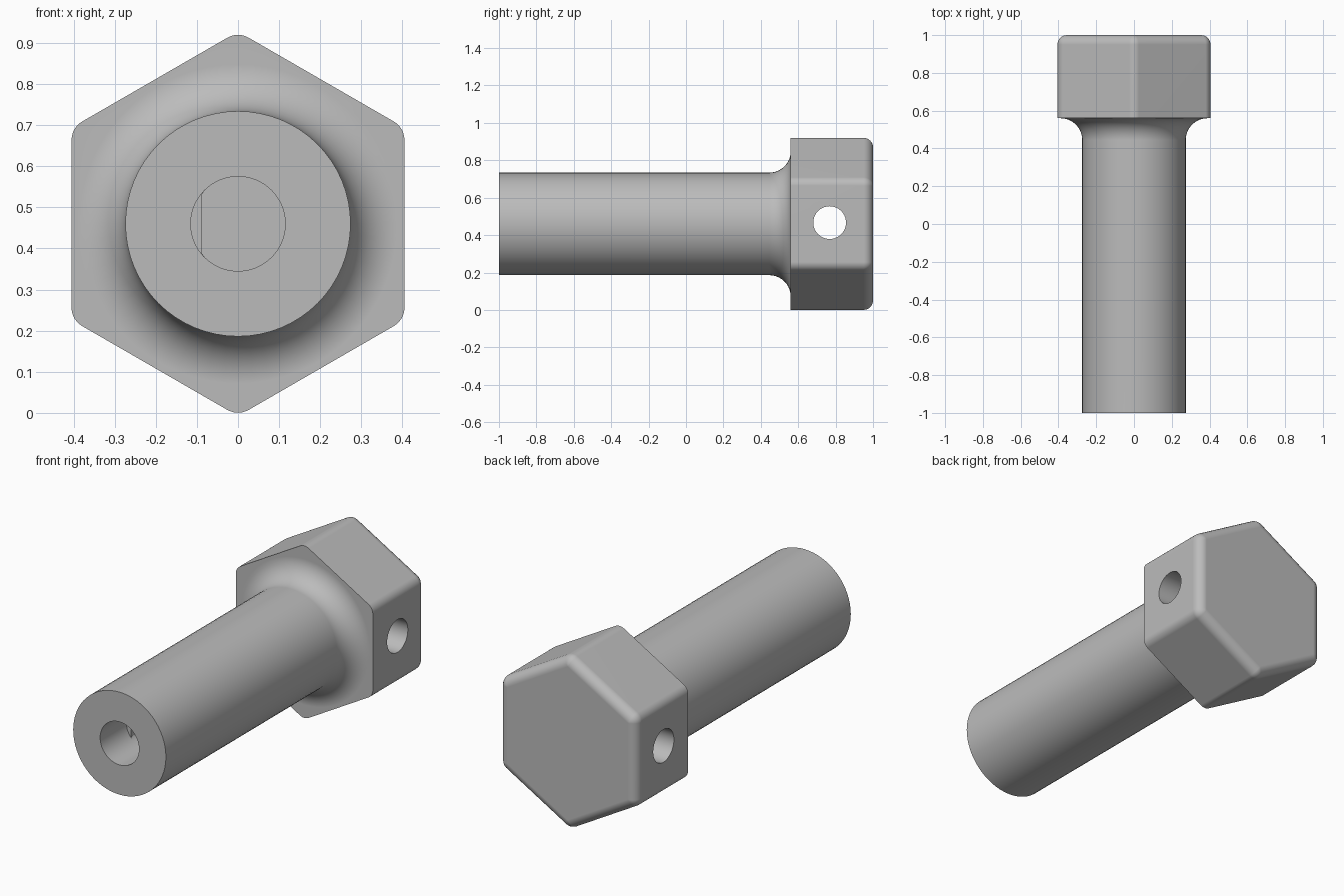
import bpy, bmesh
from math import pi, cos, sin, radians, sqrt
from mathutils import Matrix

if "Cube" in bpy.data.objects:
    bpy.data.objects.remove(bpy.data.objects["Cube"])

ZC = 0.46          # height of the main axis
steel = bpy.data.materials.new("plain grey")
steel.diffuse_color = (0.5, 0.5, 0.5, 1)
steel.use_nodes = True
steel.node_tree.nodes["Principled BSDF"].inputs["Base Color"].default_value = steel.diffuse_color


def loft(name, rings):
    """Closed solid through equal-length rings of points."""
    bm = bmesh.new()
    vs = [[bm.verts.new(p) for p in r] for r in rings]
    n = len(vs[0])
    for a, b in zip(vs, vs[1:]):
        for i in range(n):
            j = (i + 1) % n
            bm.faces.new((a[i], a[j], b[j], b[i]))
    bm.faces.new(vs[0])
    bm.faces.new(vs[-1])
    bmesh.ops.recalc_face_normals(bm, faces=bm.faces)
    me = bpy.data.meshes.new(name)
    bm.to_mesh(me)
    bm.free()
    me.materials.append(steel)
    ob = bpy.data.objects.new(name, me)
    bpy.context.collection.objects.link(ob)
    return ob


def circle(r, y, n=64):
    return [(r * cos(2 * pi * i / n), y, ZC + r * sin(2 * pi * i / n)) for i in range(n)]


def rounded_hex(inset, y, flat=0.405, r=0.052, steps=6):
    """Hexagon with rounded corners, points up and down."""
    pts = []
    core = (flat - r) * 2 / sqrt(3)
    for k in range(6):
        a = radians(30 + 60 * k)
        for s in range(steps + 1):
            b = a + radians(-30 + 60 * s / steps)
            pts.append((core * cos(a) + (r - inset) * cos(b), y,
                        ZC + core * sin(a) + (r - inset) * sin(b)))
    return pts


def boolean(ob, other, op):
    m = ob.modifiers.new(op.lower(), 'BOOLEAN')
    m.operation, m.object, m.solver = op, other, 'EXACT'
    bpy.context.view_layer.objects.active = ob
    bpy.ops.object.modifier_apply(modifier=m.name)
    bpy.data.objects.remove(other)


# hexagonal head with rounded back rim
F = 0.05
rim = [(F * (1 - cos(t * pi / 12)), 1 - F + F * sin(t * pi / 12)) for t in range(7)]
bolt = loft("bolt_body", [rounded_hex(0, 0.56)] + [rounded_hex(i, y) for i, y in rim])

# shaft flaring into the head
R, S = 0.115, 0.274
flare = [(S + R - R * cos(t * pi / 20), 0.56 - R + R * sin(t * pi / 20)) for t in range(11)]
shaft = loft("shaft", [circle(S, -1)] + [circle(r, y) for r, y in flare] + [circle(S + R, 0.6)])
boolean(bolt, shaft, 'UNION')

# blind bore: round mouth, then a flat on the left side
bore = loft("bore", [circle(0.115, -1.1), circle(0.115, -0.78)])
deep = loft("bore_with_flat", [[(max(x, -0.087), y, z) for x, y, z in circle(0.115, yy)]
                               for yy in (-0.8, -0.3)])
boolean(bore, deep, 'UNION')
boolean(bolt, bore, 'DIFFERENCE')

# cross hole through the head
n = 40
cross = loft("cross_hole", [[(x, 0.768 + 0.0875 * cos(2 * pi * i / n),
                              0.467 + 0.0875 * sin(2 * pi * i / n)) for i in range(n)]
                            for x in (-0.6, 0.6)])
boolean(bolt, cross, 'DIFFERENCE')

# crisp edges, smooth rounds
bpy.ops.object.select_all(action='DESELECT')
bolt.select_set(True)
bpy.context.view_layer.objects.active = bolt
bpy.ops.object.shade_smooth_by_angle(angle=radians(32))
w = bolt.modifiers.new("weighted_normals", 'WEIGHTED_NORMAL')
w.keep_sharp = True
